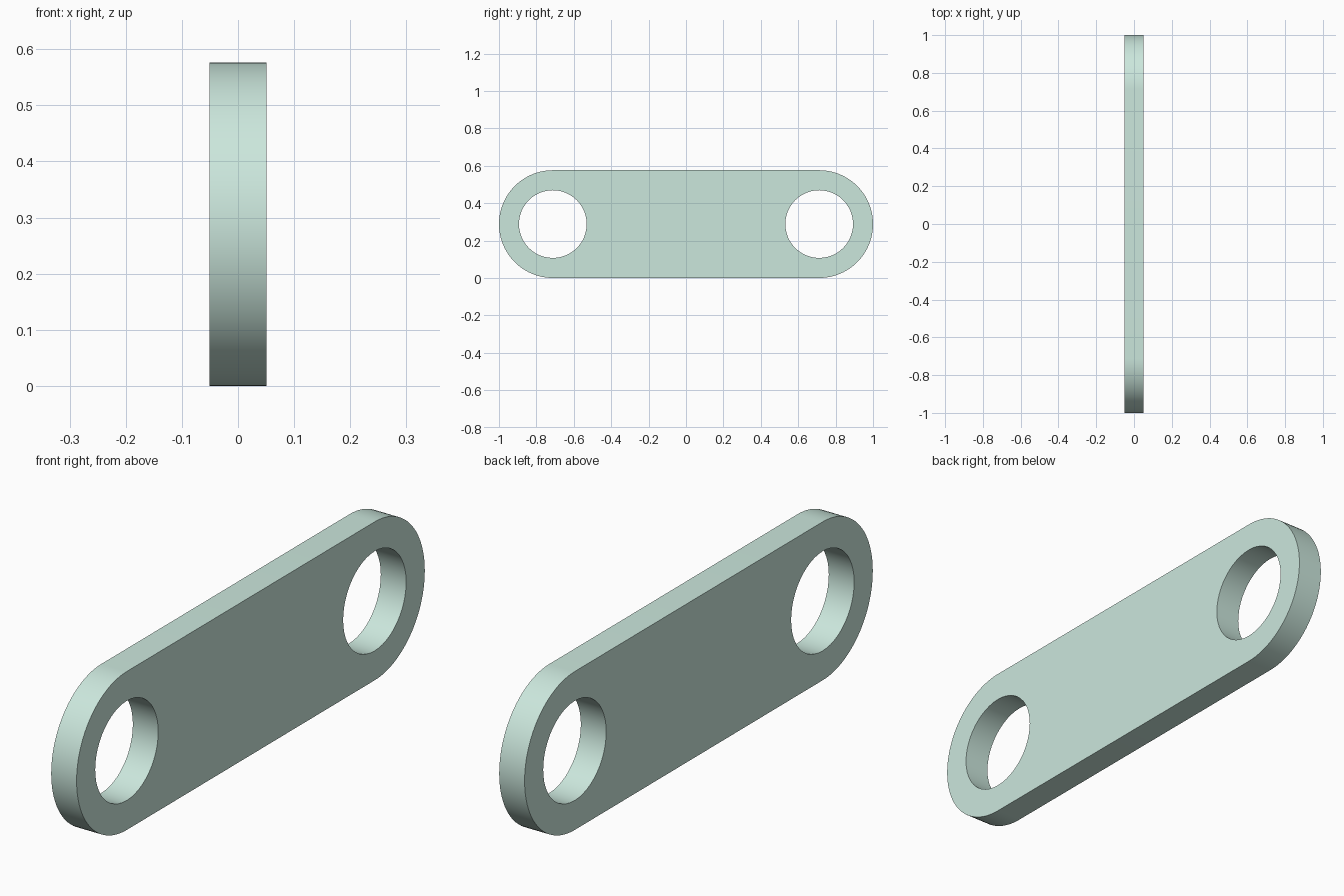
import bpy, bmesh
from math import pi, cos, sin

if "Cube" in bpy.data.objects:
    bpy.data.objects.remove(bpy.data.objects["Cube"])

R, HOLE, HALF_T = 0.288, 0.181, 0.051
CY = 1.0 - R          # distance of the hole centres from the middle
N = 48                # segments per half circle


def arc(cy, r, start, sweep, count):
    return [(cy + r * cos(start + sweep * i / N), R + r * sin(start + sweep * i / N))
            for i in range(count)]


bm = bmesh.new()


def add_loop(points):
    vs = [bm.verts.new((-HALF_T, y, z)) for y, z in points]
    return [bm.edges.new((a, b)) for a, b in zip(vs, vs[1:] + vs[:1])]


# Rounded outline and the two round holes
edges = add_loop(arc(CY, R, -pi / 2, pi, N + 1) + arc(-CY, R, pi / 2, pi, N + 1))
for side in (-1, 1):
    edges += add_loop(arc(side * CY, HOLE, 0, 2 * pi, N))

# Fill the profile and give it thickness
bmesh.ops.triangle_fill(bm, use_beauty=True, use_dissolve=False, edges=edges)
ext = bmesh.ops.extrude_face_region(bm, geom=bm.faces[:], use_keep_orig=True)
verts = [g for g in ext["geom"] if isinstance(g, bmesh.types.BMVert)]
bmesh.ops.translate(bm, verts=verts, vec=(2 * HALF_T, 0, 0))
bmesh.ops.recalc_face_normals(bm, faces=bm.faces[:])

mesh = bpy.data.meshes.new("link_plate")
bm.to_mesh(mesh)
bm.free()
plate = bpy.data.objects.new("link_plate", mesh)
bpy.context.collection.objects.link(plate)

# Pale green finish
mat = bpy.data.materials.new("pale_green")
mat.diffuse_color = (0.6, 0.8, 0.72, 1)
mat.use_nodes = True
mat.node_tree.nodes["Principled BSDF"].inputs["Base Color"].default_value = mat.diffuse_color
mesh.materials.append(mat)

bpy.context.view_layer.objects.active = plate
plate.select_set(True)
bpy.ops.object.shade_smooth_by_angle(angle=pi / 6)
